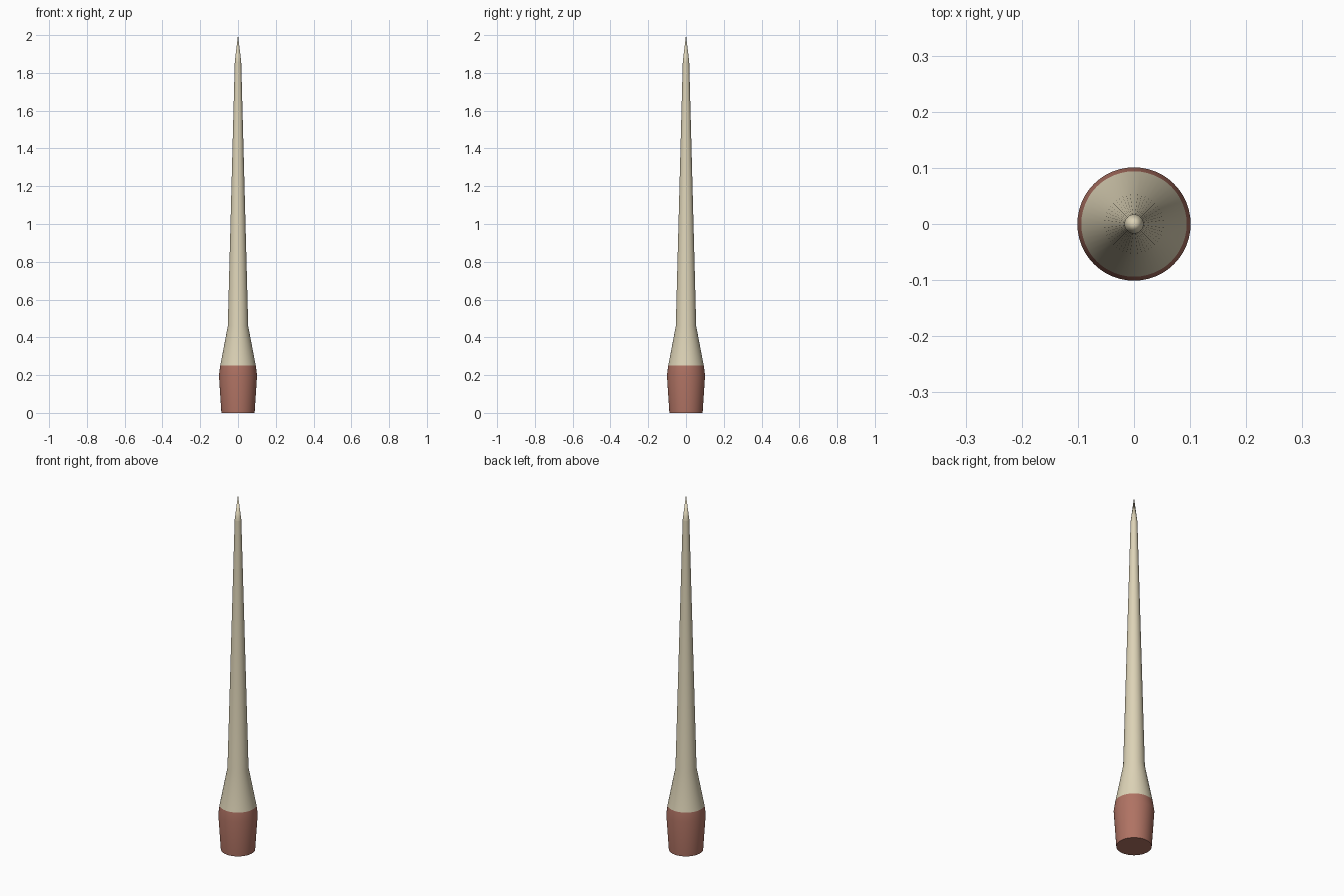
import bpy
import bmesh
import math

cube = bpy.data.objects.get("Cube")
if cube:
    bpy.data.objects.remove(cube, do_unlink=True)

SEGMENTS = 48


def material(name, rgb):
    mat = bpy.data.materials.new(name)
    mat.use_nodes = True
    mat.diffuse_color = (*rgb, 1)
    mat.node_tree.nodes["Principled BSDF"].inputs["Base Color"].default_value = (*rgb, 1)
    return mat


def lathe(name, profile, mat):
    """Spin (radius, height) points around z, closing the axis ends."""
    bm = bmesh.new()
    verts = [bm.verts.new((r, 0, z)) for r, z in profile]
    edges = [bm.edges.new(pair) for pair in zip(verts, verts[1:])]
    bmesh.ops.spin(bm, geom=verts + edges, cent=(0, 0, 0), axis=(0, 0, 1),
                   angle=math.tau, steps=SEGMENTS, use_duplicate=False)
    bmesh.ops.remove_doubles(bm, verts=bm.verts, dist=0.0001)
    bmesh.ops.recalc_face_normals(bm, faces=bm.faces)
    mesh = bpy.data.meshes.new(name)
    bm.to_mesh(mesh)
    bm.free()
    mesh.materials.append(mat)
    obj = bpy.data.objects.new(name, mesh)
    bpy.context.collection.objects.link(obj)
    bpy.ops.object.select_all(action="DESELECT")
    obj.select_set(True)
    bpy.context.view_layer.objects.active = obj
    bpy.ops.object.shade_smooth_by_angle(angle=math.radians(30))
    return obj


cream = material("cream", (0.72, 0.65, 0.47))
clay_red = material("clay red", (0.43, 0.17, 0.125))

# Flared base sleeve
lathe("base_sleeve", [(0, 0), (0.088, 0), (0.101, 0.2), (0.094, 0.25), (0, 0.25)], clay_red)

# Flared collar and long tapering shaft
lathe("shaft", [(0, 0.25), (0.094, 0.25), (0.054, 0.46), (0.017, 1.86), (0, 1.86)], cream)

# Pointed tip
lathe("tip", [(0, 1.86), (0.017, 1.86), (0, 2)], cream)
